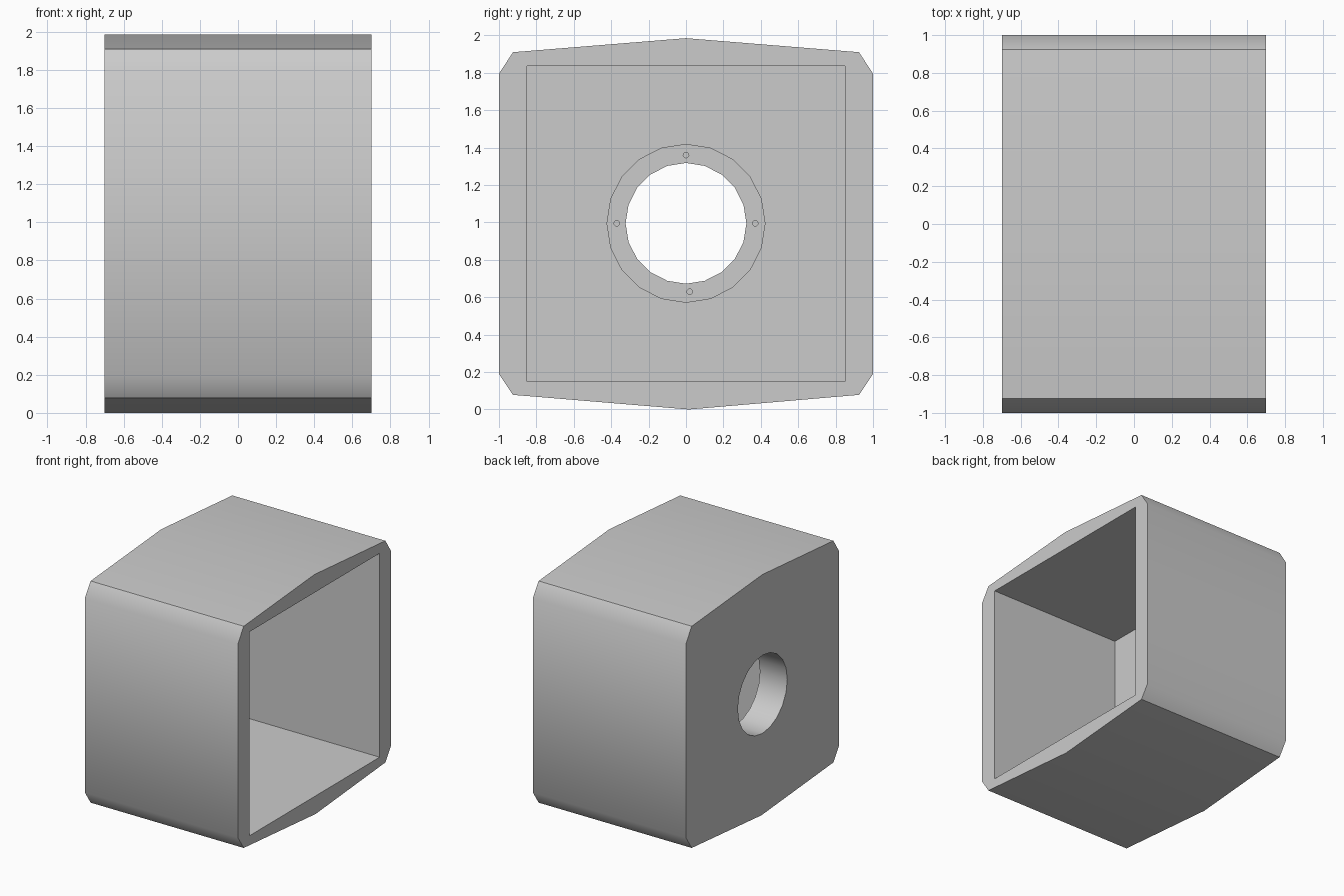
import bpy, bmesh, math

if "Cube" in bpy.data.objects:
    bpy.data.objects.remove(bpy.data.objects["Cube"])


def prism(name, pts, x0, x1):
    """Extrude a (y, z) outline along x."""
    bm = bmesh.new()
    face = bm.faces.new([bm.verts.new((x0, y, z)) for y, z in pts])
    ext = bmesh.ops.extrude_face_region(bm, geom=[face])
    for v in ext["geom"]:
        if isinstance(v, bmesh.types.BMVert):
            v.co.x = x1
    bmesh.ops.recalc_face_normals(bm, faces=bm.faces)
    me = bpy.data.meshes.new(name)
    bm.to_mesh(me)
    bm.free()
    ob = bpy.data.objects.new(name, me)
    bpy.context.collection.objects.link(ob)
    return ob


def circle(y, z, r, n):
    return [(y + r * math.sin(2 * math.pi * i / n),
             z + r * math.cos(2 * math.pi * i / n)) for i in range(n)]


def activate(ob):
    bpy.ops.object.select_all(action='DESELECT')
    ob.select_set(True)
    bpy.context.view_layer.objects.active = ob


def cut(ob, cutter):
    cutter.hide_render = True
    mod = ob.modifiers.new("cut", 'BOOLEAN')
    mod.operation = 'DIFFERENCE'
    mod.solver = 'EXACT'
    mod.object = cutter
    activate(ob)
    bpy.ops.object.modifier_apply(modifier=mod.name)
    bpy.data.objects.remove(cutter)


BACK, FRONT, WALL, BOSS = -0.7, 0.7, -0.52, -0.45
CZ = 0.995

# Housing: chamfered, slightly crowned box, open towards +x
right = [(0.925, 1.91), (1.0, 1.795), (1.0, 0.19), (0.925, 0.078)]
outline = [(0, 1.985)] + right + [(0.015, 0)] + [(-y, z) for y, z in reversed(right)]
housing = prism("housing", outline, BACK, FRONT)
cavity = [(-0.85, 0.15), (0.85, 0.15), (0.85, 1.835), (-0.85, 1.835)]
cut(housing, prism("cavity_cutter", cavity, WALL, FRONT + 0.2))
cut(housing, prism("bore_cutter", circle(0, CZ, 0.323, 20), BACK - 0.2, WALL + 0.2))

# Raised mounting ring around the bore, inside the back wall
ring = prism("mounting_ring", circle(0, CZ, 0.425, 20), WALL, BOSS)
cut(ring, prism("ring_bore_cutter", circle(0, CZ, 0.323, 20), WALL - 0.2, BOSS + 0.2))

# Four small screw holes in the ring
for y, z in [(0, 1.36), (0.37, CZ), (0.02, 0.63), (-0.37, CZ)]:
    cut(ring, prism("screw_hole_cutter", circle(y, z, 0.015, 12), BOSS - 0.05, BOSS + 0.1))

for ob in (housing, ring):
    activate(ob)
    bpy.ops.object.shade_smooth_by_angle(angle=math.radians(40))
